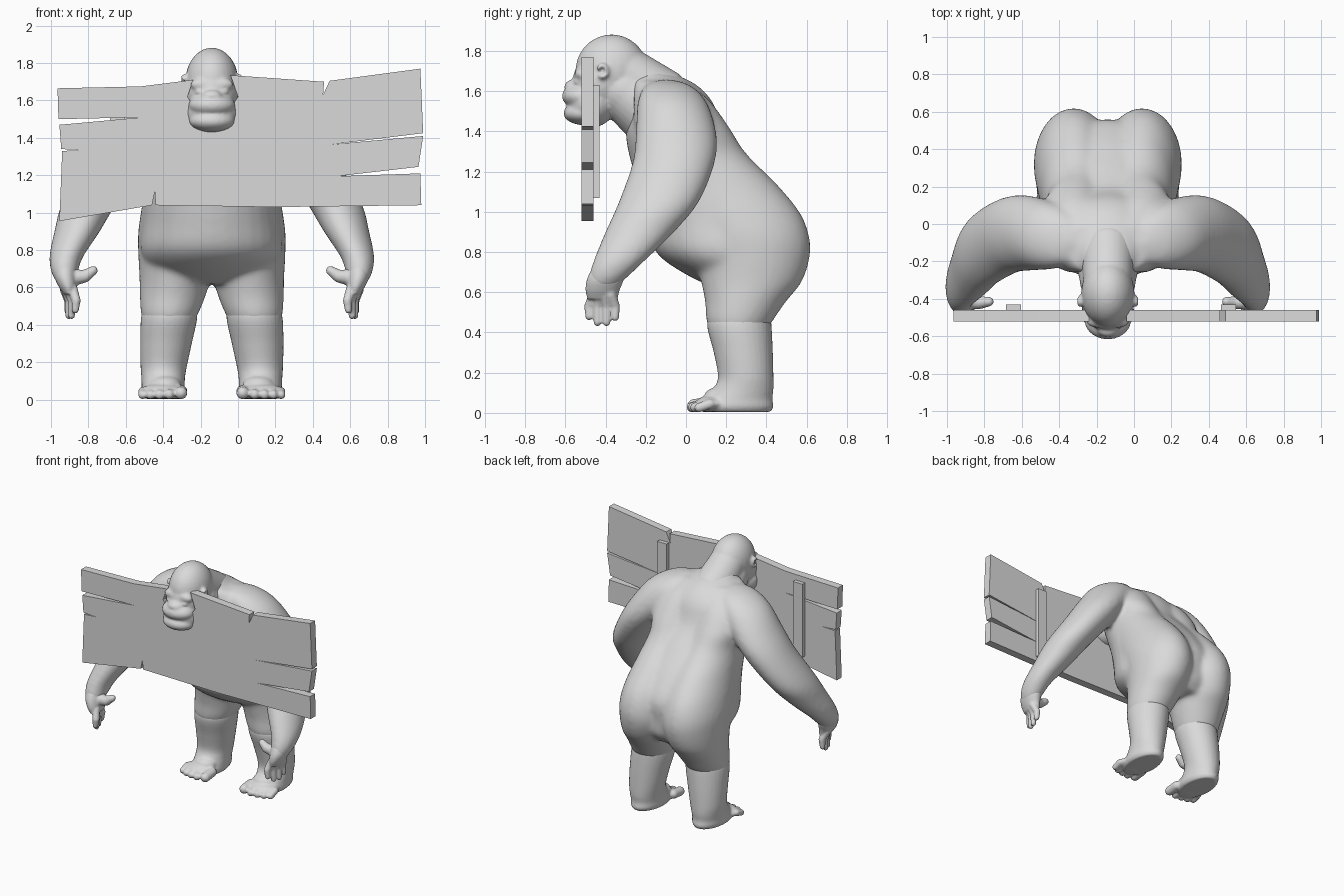
import bpy, bmesh, math
from mathutils import Vector, Matrix

if "Cube" in bpy.data.objects:
    bpy.data.objects.remove(bpy.data.objects["Cube"])

CX = -0.14  # centre line of the ape

grey = bpy.data.materials.new("plain grey")
grey.use_nodes = True
grey.diffuse_color = (0.7, 0.7, 0.7, 1)
grey.node_tree.nodes["Principled BSDF"].inputs["Base Color"].default_value = grey.diffuse_color

# Unit ball, reused for every rounded lump
ball = bmesh.new()
bmesh.ops.create_uvsphere(ball, u_segments=28, v_segments=18, radius=1)
ball.verts.index_update()
BALL_POINTS = [v.co.copy() for v in ball.verts]
BALL_FACES = [[v.index for v in f.verts] for f in ball.faces]
ball.free()


def finish(name, bm, x=0):
    mesh = bpy.data.meshes.new(name)
    bm.to_mesh(mesh)
    bm.free()
    mesh.materials.append(grey)
    ob = bpy.data.objects.new(name, mesh)
    ob.location.x = x
    bpy.context.collection.objects.link(ob)
    return ob


def flesh(name, bm, voxel, rounds):
    """Fuse overlapping volumes into one smooth skin."""
    bmesh.ops.recalc_face_normals(bm, faces=bm.faces)
    ob = finish(name, bm, CX)
    fuse = ob.modifiers.new("fuse", 'REMESH')
    fuse.mode = 'VOXEL'
    fuse.voxel_size = voxel
    fuse.use_smooth_shade = True
    relax = ob.modifiers.new("relax", 'SMOOTH')
    relax.factor = 0.5
    relax.iterations = rounds


def add_ball(bm, points):
    verts = [bm.verts.new(p) for p in points]
    for f in BALL_FACES:
        bm.faces.new([verts[i] for i in f])


def blob(bm, centre, radii):
    place = Matrix.Translation(centre) @ Matrix.Diagonal((*radii, 1))
    add_ball(bm, [place @ p for p in BALL_POINTS])


def capsule(bm, a, b, ra, rb):
    a, b = Vector(a), Vector(b)
    turn = Vector((0, 0, 1)).rotation_difference(b - a)
    add_ball(bm, [b + turn @ p * rb if p.z > .01 else a + turn @ p * ra for p in BALL_POINTS])


def loft(bm, rings, side=1, steps=5, n=32):
    """Level ellipses (x, y, z, rx, ry) joined by a smooth curve."""
    k = [Vector(r) for r in rings]
    k = [2 * k[0] - k[1]] + k + [2 * k[-1] - k[-2]]
    path = []
    for p, q, r, s in zip(k, k[1:], k[2:], k[3:]):
        for i in range(steps):
            t = i / steps
            path.append((2 * q + (r - p) * t + (2 * p - 5 * q + 4 * r - s) * t ** 2
                         + (3 * q - p - 3 * r + s) * t ** 3) / 2)
    path.append(k[-2])
    loops = []
    for x, y, z, rx, ry in path:
        loops.append([bm.verts.new((side * (x + rx * math.cos(a)), y + ry * math.sin(a), z))
                      for a in (math.tau * i / n for i in range(n))])
    bm.faces.new(loops[0])
    bm.faces.new(loops[-1][::-1])
    for lo, hi in zip(loops, loops[1:]):
        for i in range(n):
            j = (i + 1) % n
            bm.faces.new((lo[j], lo[i], hi[i], hi[j]))


# Torso, arms and thighs
bm = bmesh.new()
loft(bm, [(0, .31, .62, .2, .17), (0, .26, .70, .33, .28), (0, .20, .80, .38, .35),
          (0, .18, .95, .37, .375), (0, .12, 1.1, .355, .345), (0, .03, 1.25, .34, .305),
          (0, -.05, 1.4, .34, .25), (0, -.07, 1.55, .27, .2), (0, -.13, 1.64, .18, .17),
          (0, -.2, 1.7, .1, .1)])
for s in (1, -1):
    # Thigh, buttock, flank and shoulder blade in one sweep
    loft(bm, [(.235, .26, .37, .11, .11), (.227, .265, .45, .15, .162), (.21, .295, .55, .175, .2),
              (.197, .325, .65, .19, .25), (.183, .33, .77, .21, .285), (.183, .31, .88, .212, .303),
              (.18, .25, 1.0, .2, .315), (.17, .16, 1.14, .185, .29), (.165, .05, 1.29, .175, .25),
              (.18, -.02, 1.42, .19, .235), (.16, -.07, 1.55, .17, .19),
              (.1, -.13, 1.65, .11, .13)], s)
    # Arm
    loft(bm, [(.2, -.1, 1.66, .02, .02), (.24, -.09, 1.63, .11, .11), (.31, -.07, 1.55, .17, .17),
              (.42, -.05, 1.4, .175, .2), (.525, -.06, 1.25, .165, .205),
              (.655, -.135, 1.05, .147, .2), (.72, -.23, .9, .122, .172),
              (.78, -.33, .76, .09, .13), (.787, -.39, .67, .068, .095),
              (.785, -.415, .62, .04, .06)], s)
flesh("body", bm, .015, 14)

# Head with neck, brow, muzzle and ears
bm = bmesh.new()
capsule(bm, (0, -.3, 1.6), (0, -.08, 1.44), .15, .21)
capsule(bm, (0, -.36, 1.735), (0, -.14, 1.58), .125, .15)
blob(bm, (0, -.37, 1.70), (.142, .18, .182))
blob(bm, (0, -.43, 1.64), (.14, .135, .15))
blob(bm, (0, -.47, 1.535), (.142, .12, .115))
blob(bm, (0, -.515, 1.575), (.125, .102, .066))
blob(bm, (0, -.51, 1.49), (.122, .1, .058))
blob(bm, (0, -.565, 1.622), (.055, .04, .035))
for s in (1, -1):
    blob(bm, (s * .05, -.52, 1.685), (.065, .035, .035))
    blob(bm, (s * .055, -.535, 1.645), (.035, .025, .018))
    for i in range(10):
        a = math.radians(-120 + 30 * i)
        blob(bm, (s * .148, -.415 + .022 * math.cos(a), 1.70 + .03 * math.sin(a)),
             (.016, .012, .012))
flesh("head", bm, .009, 7)

for s, side in ((1, "left"), (-1, "right")):
    # Hand: palm, four spread fingers and a thumb turned inward
    bm = bmesh.new()
    loft(bm, [(.785, -.385, .71, .06, .088), (.783, -.402, .66, .06, .092),
              (.772, -.415, .61, .05, .085), (.76, -.415, .565, .034, .075)], s)
    for x, y, tip in ((.725, -.482, .48), (.745, -.44, .45), (.76, -.395, .45), (.765, -.352, .475)):
        capsule(bm, (s * (x + .02), y * .6 - .166, .59), (s * x, y, .53), .028, .024)
        capsule(bm, (s * x, y, .53), (s * (x + .005), y, tip), .024, .019)
    capsule(bm, (s * .77, -.41, .65), (s * .68, -.42, .66), .05, .034)
    capsule(bm, (s * .68, -.42, .66), (s * .635, -.415, .69), .034, .025)
    flesh(side + "_hand", bm, .008, 2)

    # Lower leg and foot: calf, heel, instep and five toes
    bm = bmesh.new()
    loft(bm, [(.26, .245, .005, .1, .175), (.26, .245, .03, .115, .19),
              (.26, .26, .07, .115, .17), (.26, .285, .12, .117, .15),
              (.257, .297, .18, .124, .138), (.245, .285, .3, .138, .147),
              (.228, .265, .44, .15, .16), (.22, .275, .52, .13, .14)], s)
    blob(bm, (s * .265, .13, .045), (.118, .085, .042))
    blob(bm, (s * .25, .17, .08), (.085, .08, .05))
    for x, y, r in ((.165, .04, .034), (.228, .03, .027), (.28, .035, .026),
                    (.328, .045, .025), (.37, .065, .024)):
        capsule(bm, (s * x, .12, .045), (s * x, y, r + .002), r, r)
    flesh(side + "_lower_leg", bm, .009, 3)

# Split wooden board with a notch for the face
outline = [(-.965, 1.665), (-.52, 1.675), (-.24, 1.71), (-.27, 1.62), (-.2, 1.5), (-.08, 1.5),
           (0, 1.62), (-.04, 1.735), (.46, 1.7), (.455, 1.63), (.49, 1.705), (.975, 1.77),
           (.99, 1.425), (.5, 1.365), (.99, 1.41), (.965, 1.245), (.53, 1.195), (.975, 1.21),
           (.98, 1.04), (.2, 1.03), (-.44, 1.04), (-.445, 1.11), (-.46, 1.04), (-.955, .955),
           (-.94, 1.33), (-.83, 1.335), (-.945, 1.34), (-.955, 1.47), (-.51, 1.51), (-.96, 1.5)]
bm = bmesh.new()
front = [bm.verts.new((x, -.52, z)) for x, z in outline]
back = [bm.verts.new((x, -.46, z)) for x, z in outline]
caps = [bm.faces.new(front), bm.faces.new(back[::-1])]
for i in range(len(front)):
    bm.faces.new((front[i], front[i - 1], back[i - 1], back[i]))
bmesh.ops.recalc_face_normals(bm, faces=bm.faces)
bm.normal_update()
bmesh.ops.triangulate(bm, faces=caps, ngon_method='EAR_CLIP')
finish("board", bm)

# Battens on the back of the board
for name, x in (("right_batten", -.645), ("left_batten", .505)):
    bm = bmesh.new()
    m = Matrix.Translation((x, -.445, 1.35)) @ Matrix.Diagonal((.08, .03, .56, 1))
    bmesh.ops.create_cube(bm, size=1, matrix=m)
    finish(name, bm)
